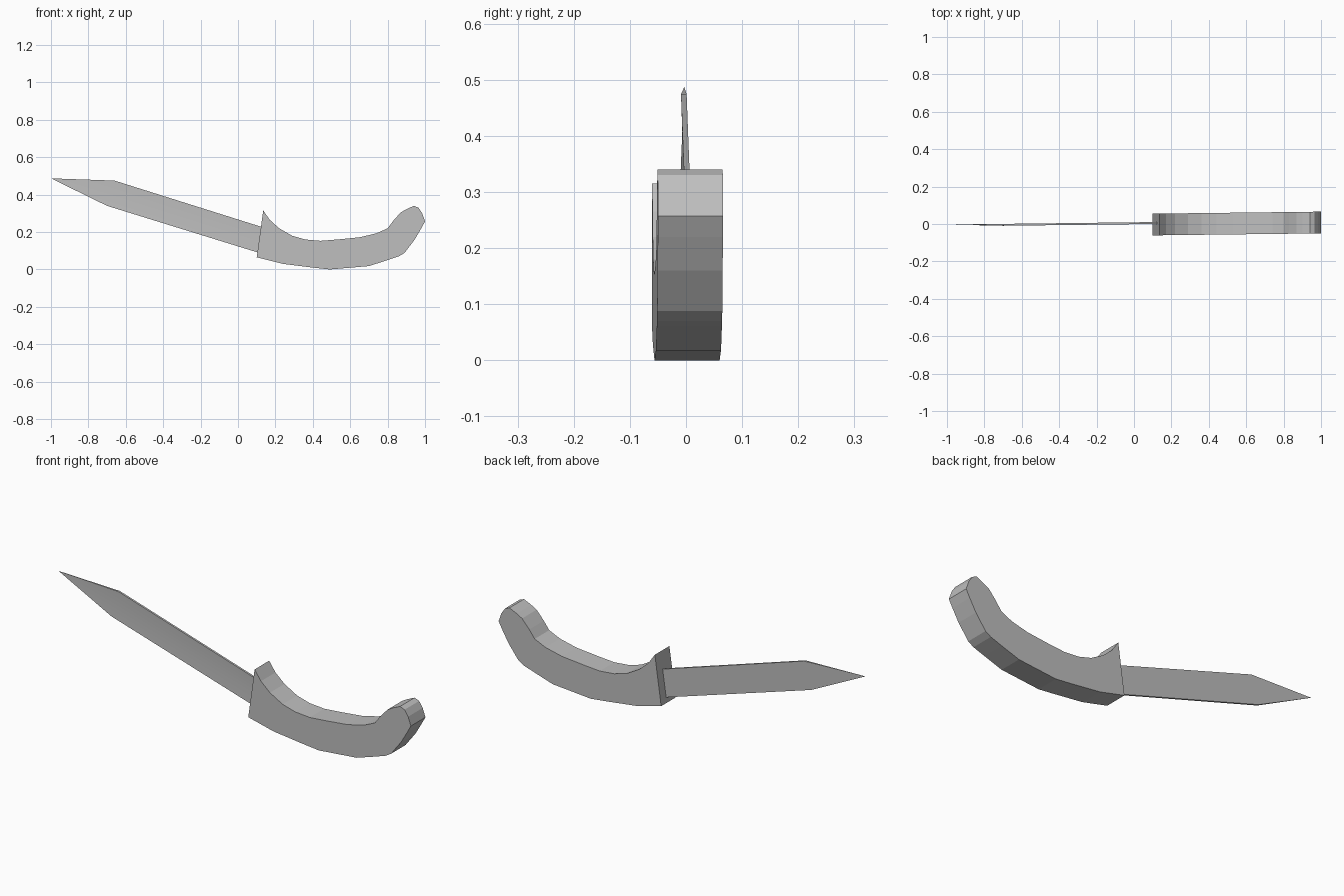
import bpy
import bmesh
import math

cube = bpy.data.objects.get("Cube")
if cube:
    bpy.data.objects.remove(cube, do_unlink=True)

grey = bpy.data.materials.new("plain grey")
grey.use_nodes = True
color = (0.52, 0.52, 0.52, 1)
grey.diffuse_color = color
grey.node_tree.nodes["Principled BSDF"].inputs["Base Color"].default_value = color

YAW = 0.012  # slight turn of the whole dagger about the vertical


def finish(name, bm, smooth_angle):
    bmesh.ops.recalc_face_normals(bm, faces=bm.faces)
    mesh = bpy.data.meshes.new(name)
    bm.to_mesh(mesh)
    bm.free()
    obj = bpy.data.objects.new(name, mesh)
    bpy.context.collection.objects.link(obj)
    mesh.materials.append(grey)
    bpy.ops.object.select_all(action="DESELECT")
    obj.select_set(True)
    bpy.context.view_layer.objects.active = obj
    bpy.ops.object.shade_smooth_by_angle(angle=math.radians(smooth_angle))
    return obj


# Curved grip: a side profile extruded across its width
grip_profile = [
    (0.135, 0.315), (0.17, 0.265), (0.22, 0.22), (0.29, 0.18), (0.36, 0.16),
    (0.44, 0.153), (0.53, 0.16), (0.65, 0.172), (0.74, 0.193), (0.80, 0.22),
    (0.83, 0.26), (0.87, 0.305), (0.90, 0.322), (0.94, 0.34), (0.965, 0.33),
    (0.985, 0.30), (1.0, 0.257), (0.98, 0.22), (0.945, 0.16), (0.89, 0.088),
    (0.86, 0.07), (0.80, 0.05), (0.70, 0.018), (0.49, 0.0), (0.40, 0.01),
    (0.24, 0.03), (0.10, 0.065),
]
bm = bmesh.new()
front = [bm.verts.new((x, YAW * x - 0.062, z)) for x, z in grip_profile]
face = bm.faces.new(front)
extruded = bmesh.ops.extrude_face_region(bm, geom=[face])
back = [v for v in extruded["geom"] if isinstance(v, bmesh.types.BMVert)]
bmesh.ops.translate(bm, verts=back, vec=(0, 0.116, 0))
finish("grip", bm, 1)

# Blade: flat back, front hollowed slightly along its middle
# Each station holds x and z of the top and bottom edges
stations = [((0.15, 0.22), (0.15, 0.077)), ((-0.66, 0.475), (-0.70, 0.34))]
BACK, FRONT, HOLLOW = 0.009, -0.001, 0.0025
bm = bmesh.new()


def vert(x, z, y):
    return bm.verts.new((x, YAW * x + y, z))


rings = []
for (tx, tz), (bx, bz) in stations:
    mx, mz = (tx + bx) / 2, (tz + bz) / 2
    rings.append([vert(tx, tz, BACK), vert(tx, tz, FRONT),
                  vert(mx, mz, FRONT + HOLLOW),
                  vert(bx, bz, FRONT), vert(bx, bz, BACK)])
tip = vert(-1.0, 0.487, 0.009)
root, shoulder = rings
bm.faces.new(root)
for i in range(len(root)):
    j = (i + 1) % len(root)
    bm.faces.new((root[i], root[j], shoulder[j], shoulder[i]))
    bm.faces.new((shoulder[i], shoulder[j], tip))
finish("blade", bm, 30)
